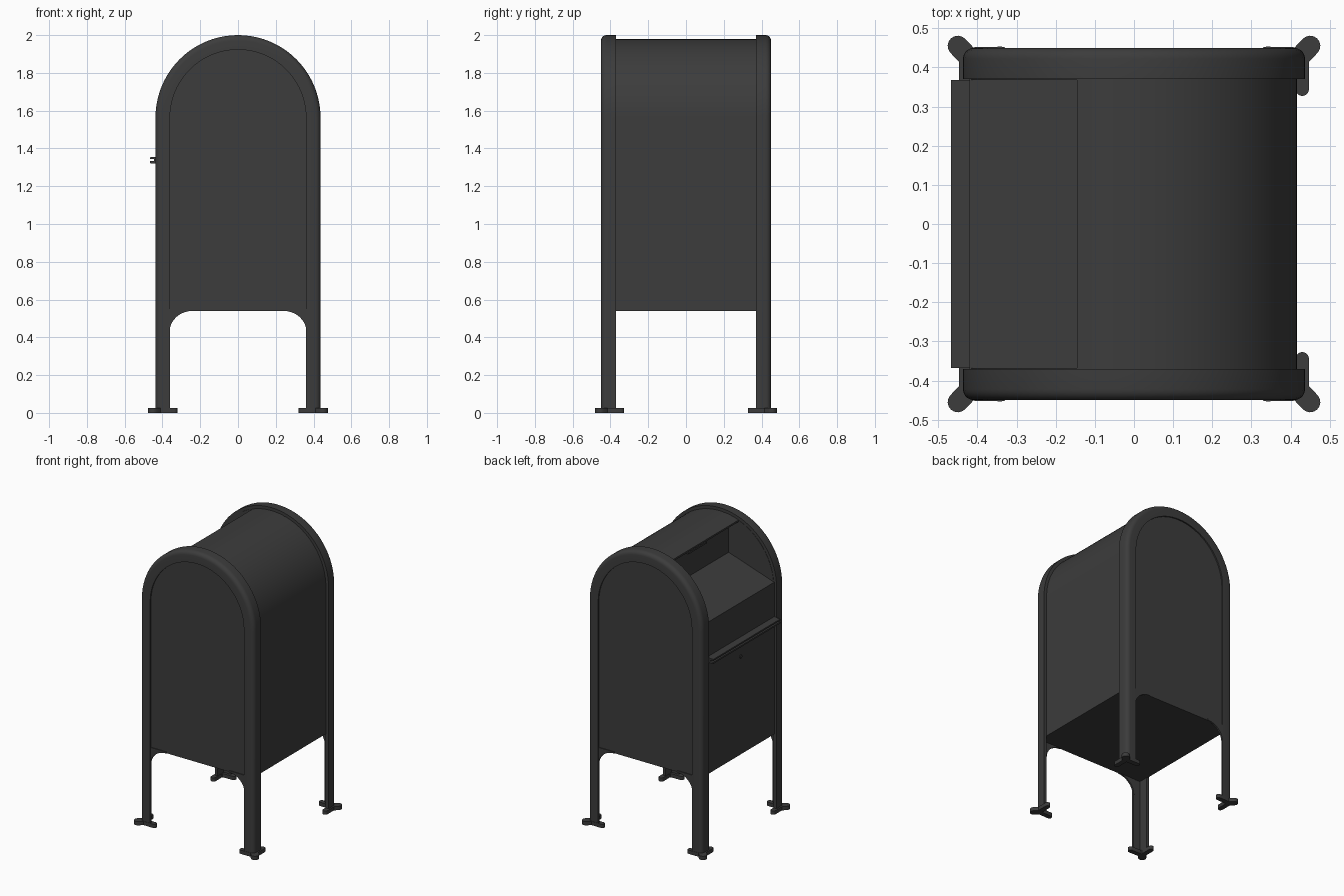
import bpy, bmesh
from math import sin, cos, pi, radians, acos, sqrt, atan2

cube = bpy.data.objects.get("Cube")
if cube:
    bpy.data.objects.remove(cube, do_unlink=True)

paint = bpy.data.materials.new("dark_grey_paint")
paint.use_nodes = True
GREY = (0.045, 0.045, 0.045, 1)
paint.diffuse_color = GREY
paint.node_tree.nodes["Principled BSDF"].inputs["Base Color"].default_value = GREY

SPRING = 1.563    # height where the arch begins
R_FRAME = 0.437   # outer radius of the end frames
R_BODY = 0.416    # radius of the sheet body
FLOOR = 0.54      # underside of the box


def finish(name, bm):
    bmesh.ops.recalc_face_normals(bm, faces=bm.faces)
    mesh = bpy.data.meshes.new(name)
    bm.to_mesh(mesh)
    bm.free()
    mesh.materials.append(paint)
    obj = bpy.data.objects.new(name, mesh)
    bpy.context.collection.objects.link(obj)
    bpy.ops.object.select_all(action='DESELECT')
    obj.select_set(True)
    bpy.context.view_layer.objects.active = obj
    bpy.ops.object.shade_smooth_by_angle(angle=radians(30))
    return obj


def prism(bm, points, offset):
    """Add a solid made from a flat outline pushed along an offset."""
    face = bm.faces.new([bm.verts.new(p) for p in points])
    moved = bmesh.ops.extrude_face_region(bm, geom=[face], use_keep_orig=True)
    verts = [v for v in moved["geom"] if isinstance(v, bmesh.types.BMVert)]
    bmesh.ops.translate(bm, verts=verts, vec=offset)


def along_y(name, outline, y0, y1):
    bm = bmesh.new()
    prism(bm, [(x, y0, z) for x, z in outline], (0, y1 - y0, 0))
    return finish(name, bm)


def arc(radius, a0, a1, steps):
    return [(radius * cos(a0 + (a1 - a0) * i / steps),
             SPRING + radius * sin(a0 + (a1 - a0) * i / steps)) for i in range(steps + 1)]


# Body with the roof cut away over the mail chute
lip_x = -0.145
body = [(R_BODY, FLOOR)] + arc(R_BODY, 0, acos(lip_x / R_BODY), 32)
lip_z = body[-1][1]
body += [(lip_x, lip_z - 0.012), (-0.13, lip_z - 0.012), (-0.07, lip_z - 0.01),
         (-0.07, 1.71), (-0.42, 1.595), (-0.42, FLOOR)]
along_y("mailbox_body", body, -0.372, 0.372)

# Bar handle on the chute door
along_y("chute_handle", [(-0.07, 1.88), (-0.09, 1.88), (-0.09, 1.892), (-0.07, 1.892)], -0.1, 0.1)

# Folded ledge across the collection door
along_y("door_ledge", [(-0.415, 1.357), (-0.467, 1.353), (-0.467, 1.343), (-0.445, 1.343),
                       (-0.445, 1.333), (-0.467, 1.333), (-0.467, 1.322), (-0.415, 1.318)],
        -0.368, 0.368)

# Lock on the collection door
bm = bmesh.new()
prism(bm, [(-0.419, 0.012 * cos(i * pi / 8), 1.22 + 0.012 * sin(i * pi / 8)) for i in range(16)],
      (-0.006, 0, 0))
finish("door_lock", bm)

# Angle-iron section: inset from the outer edge, depth along y
section = [(0, 0.37)]
ROUND = 0.028
for i in range(6):
    t = i * pi / 10
    section.append((ROUND * (1 - cos(t)), 0.45 - ROUND * (1 - sin(t))))
section += [(0.077, 0.45), (0.077, 0.436), (0.022, 0.436), (0.022, 0.37)]


def end_frame(name, side):
    """Sweep the section up one leg, over the arch and down the other."""
    bm = bmesh.new()
    stations = [(0, 0)] + [(pi * i / 40, SPRING) for i in range(41)] + [(pi, 0)]
    rings = []
    for a, z in stations:
        rings.append([bm.verts.new(((R_FRAME - d) * cos(a), side * y, z + (R_FRAME - d) * sin(a)))
                      for d, y in section])
    n = len(section)
    for lower, upper in zip(rings, rings[1:]):
        for i in range(n):
            j = (i + 1) % n
            bm.faces.new((lower[i], lower[j], upper[j], upper[i]))
    bm.faces.new(rings[0])
    bm.faces.new(rings[-1])
    finish(name, bm)


def capsule(bm, a, b, radius, height):
    """Flat bar with round ends."""
    heading = atan2(b[1] - a[1], b[0] - a[0])
    points = []
    for centre, start in ((b, heading - pi / 2), (a, heading + pi / 2)):
        for i in range(9):
            t = start + pi * i / 8
            points.append((centre[0] + radius * cos(t), centre[1] + radius * sin(t), 0))
    prism(bm, points, (0, 0, height))


def foot(name, sx, sy):
    """Three-lobed foot plate under a leg."""
    bm = bmesh.new()
    corner = (sx * 0.43, sy * 0.434)
    for tip, radius in (((sx * 0.43, sy * 0.344), 0.017),
                        ((sx * 0.338, sy * 0.436), 0.017),
                        ((sx * 0.45, sy * 0.455), 0.026)):
        capsule(bm, corner, tip, radius, 0.026)
    finish(name, bm)


def gusset(name, sx, sy):
    """Curved bracket between leg and box floor."""
    outline = [(sx * 0.37, FLOOR + 0.01), (sx * 0.24, FLOOR + 0.01)]
    for i in range(9):
        t = i * pi / 16
        outline.append((sx * (0.24 + 0.122 * sin(t)), 0.43 + 0.11 * cos(t)))
    outline.append((sx * 0.37, 0.43))
    along_y(name, outline, sy * 0.434, sy * 0.446)


panel = [(R_BODY, FLOOR)] + arc(R_BODY, 0, pi, 40) + [(-R_BODY, FLOOR)]
for end, sy in (("front", -1), ("back", 1)):
    end_frame(end + "_frame", sy)
    along_y(end + "_panel", panel, sy * 0.368, sy * 0.441)
    for hand, sx in (("left", 1), ("right", -1)):
        foot(f"{end}_{hand}_foot", sx, sy)
        gusset(f"{end}_{hand}_gusset", sx, sy)
